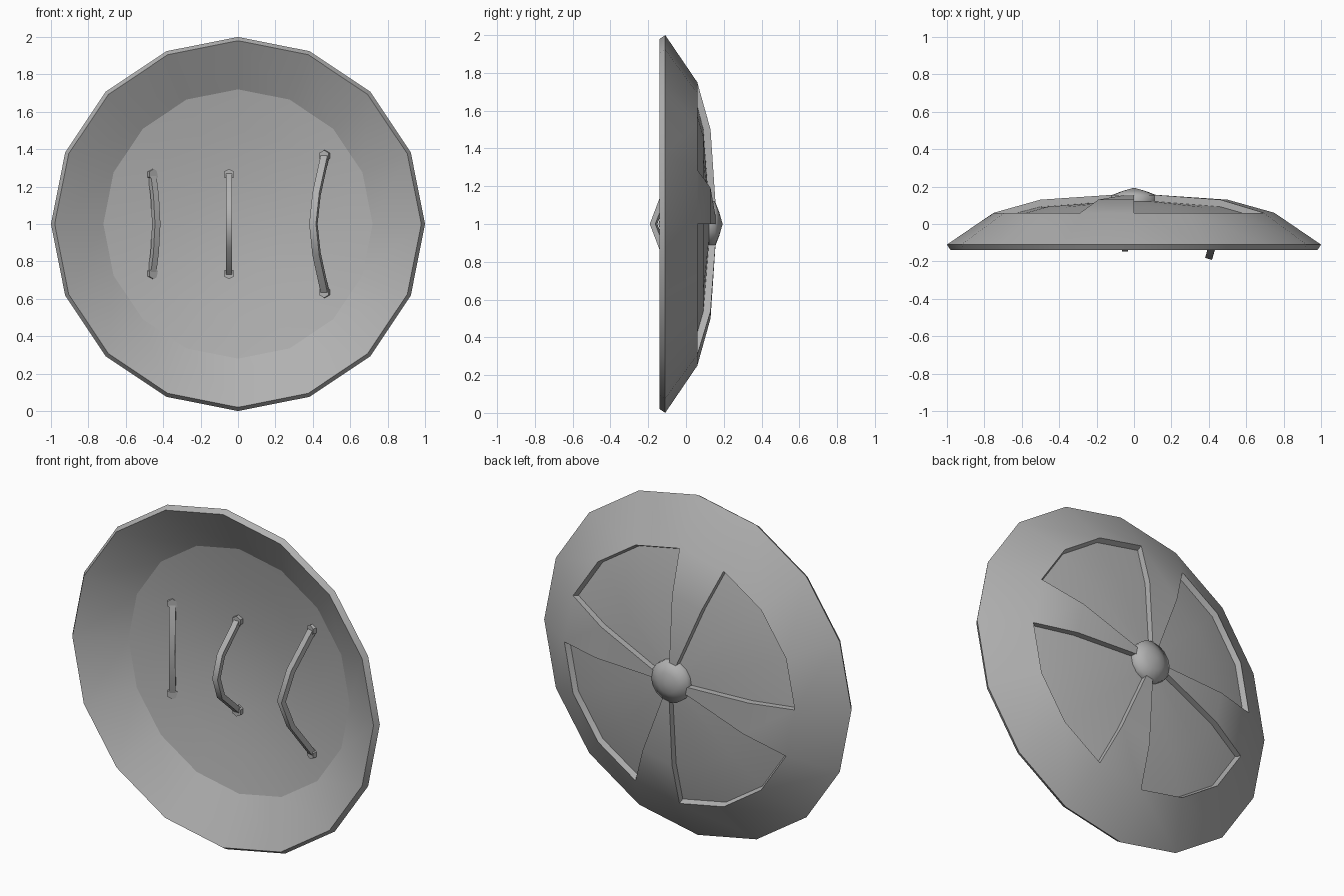
import bpy, bmesh
from math import sin, cos, pi, radians
from mathutils import Vector

if "Cube" in bpy.data.objects:
    bpy.data.objects.remove(bpy.data.objects["Cube"])

SIDES = 16

# Dark grey metal
metal = bpy.data.materials.new("dark_grey")
metal.diffuse_color = (0.44, 0.44, 0.44, 1)
metal.use_nodes = True
metal.node_tree.nodes["Principled BSDF"].inputs["Base Color"].default_value = metal.diffuse_color


def ring_point(r, y, k):
    a = 2 * pi * k / SIDES
    return Vector((r * cos(a), y, 1 + r * sin(a)))


def finish(name, bm, angle=30):
    bmesh.ops.remove_doubles(bm, verts=bm.verts, dist=0.0005)
    bmesh.ops.recalc_face_normals(bm, faces=bm.faces)
    mesh = bpy.data.meshes.new(name)
    bm.to_mesh(mesh)
    bm.free()
    mesh.materials.append(metal)
    obj = bpy.data.objects.new(name, mesh)
    bpy.context.collection.objects.link(obj)
    bpy.ops.object.select_all(action='DESELECT')
    obj.select_set(True)
    bpy.context.view_layer.objects.active = obj
    bpy.ops.object.shade_smooth_by_angle(angle=radians(angle))
    return obj


def face(bm, points):
    unique = []
    for p in points:
        if all((p - q).length > 1e-5 for q in unique):
            unique.append(p)
    if len(unique) > 2:
        bm.faces.new([bm.verts.new(p) for p in unique])


def lathe_segment(bm, profile, k):
    for (r0, y0), (r1, y1) in zip(profile, profile[1:]):
        face(bm, [ring_point(r0, y0, k), ring_point(r1, y1, k),
                  ring_point(r1, y1, k + 1), ring_point(r0, y0, k + 1)])


# Shield body: hollow front, flank, four ridges and four recessed panels
hollow = [(0, 0.095), (0.25, 0.08), (0.5, 0.05), (0.72, 0.01), (0.98, -0.14)]
flank = [(0.98, -0.14), (1.0, -0.11), (0.75, 0.06)]
ridge = [(0.75, 0.06), (0.5, 0.13), (0.10, 0.157)]
floor = [(0.735, 0.03), (0.5, 0.092), (0.10, 0.122)]
hub = [(0.10, 0.157), (0, 0.157)]

bm = bmesh.new()
for k in range(SIDES):
    for profile in (hollow, flank, hub):
        lathe_segment(bm, profile, k)
    if k % 4 == 0:
        lathe_segment(bm, ridge, k)
        # side walls of the ridge
        for edge in (k, k + 1):
            for i in range(2):
                face(bm, [ring_point(*ridge[i], edge), ring_point(*ridge[i + 1], edge),
                          ring_point(*floor[i + 1], edge), ring_point(*floor[i], edge)])
    else:
        lathe_segment(bm, [ridge[0]] + floor + [ridge[-1]], k)
bmesh.ops.remove_doubles(bm, verts=bm.verts, dist=0.0005)

# Crisp border around the inner disc
for e in bm.edges:
    if all(abs(v.co.y - 0.01) < 0.001 for v in e.verts):
        e.smooth = False
finish("shield_body", bm)

# Central boss
bm = bmesh.new()
for k in range(SIDES):
    lathe_segment(bm, [(0, 0.115), (0.12, 0.115), (0.12, 0.154), (0.06, 0.177), (0, 0.194)], k)
finish("boss", bm, 80)


def handle(name, half, width, thick):
    """Bent bar through (x, y, z) points, mirrored about z = 1, with hexagonal end pads."""
    pts = [Vector(p) for p in half]
    pts += [Vector((p.x, p.y, -p.z)) for p in reversed(pts[:-1])]
    out = pts[len(pts) // 2] - pts[0]
    out.z = 0
    out.normalize()
    side = Vector((-out.y, out.x, 0))
    bm = bmesh.new()
    rings = []
    for i, p in enumerate(pts):
        t = (pts[min(i + 1, len(pts) - 1)] - pts[max(i - 1, 0)]).normalized()
        n = side.cross(t).normalized()
        c = p + Vector((0, 0, 1))
        rings.append([bm.verts.new(c + side * a * width / 2 + n * b * thick / 2)
                      for a, b in ((-1, -1), (1, -1), (1, 1), (-1, 1))])
    for r0, r1 in zip(rings, rings[1:]):
        for j in range(4):
            bm.faces.new((r0[j], r0[j - 1], r1[j - 1], r1[j]))
    bm.faces.new(rings[0])
    bm.faces.new(rings[-1])
    for p in (pts[0], pts[-1]):
        rot = out.to_track_quat('Z', 'Y').to_matrix().to_4x4()
        rot.translation = p + Vector((0, 0, 1))
        bmesh.ops.create_cone(bm, cap_ends=True, segments=6, radius1=0.03,
                              radius2=0.03, depth=0.035, matrix=rot)
    finish(name, bm, 50)


# Two hand grips and one low strap
handle("large_grip", [(0.465, 0.03, 0.365), (0.42, -0.11, 0.16), (0.403, -0.172, 0)], 0.038, 0.03)
handle("middle_grip", [(-0.048, 0.07, 0.265), (-0.048, -0.09, 0.12), (-0.048, -0.132, 0)], 0.034, 0.03)
handle("low_strap", [(-0.46, 0.05, 0.265), (-0.445, 0.025, 0.15), (-0.437, 0.012, 0)], 0.034, 0.03)
